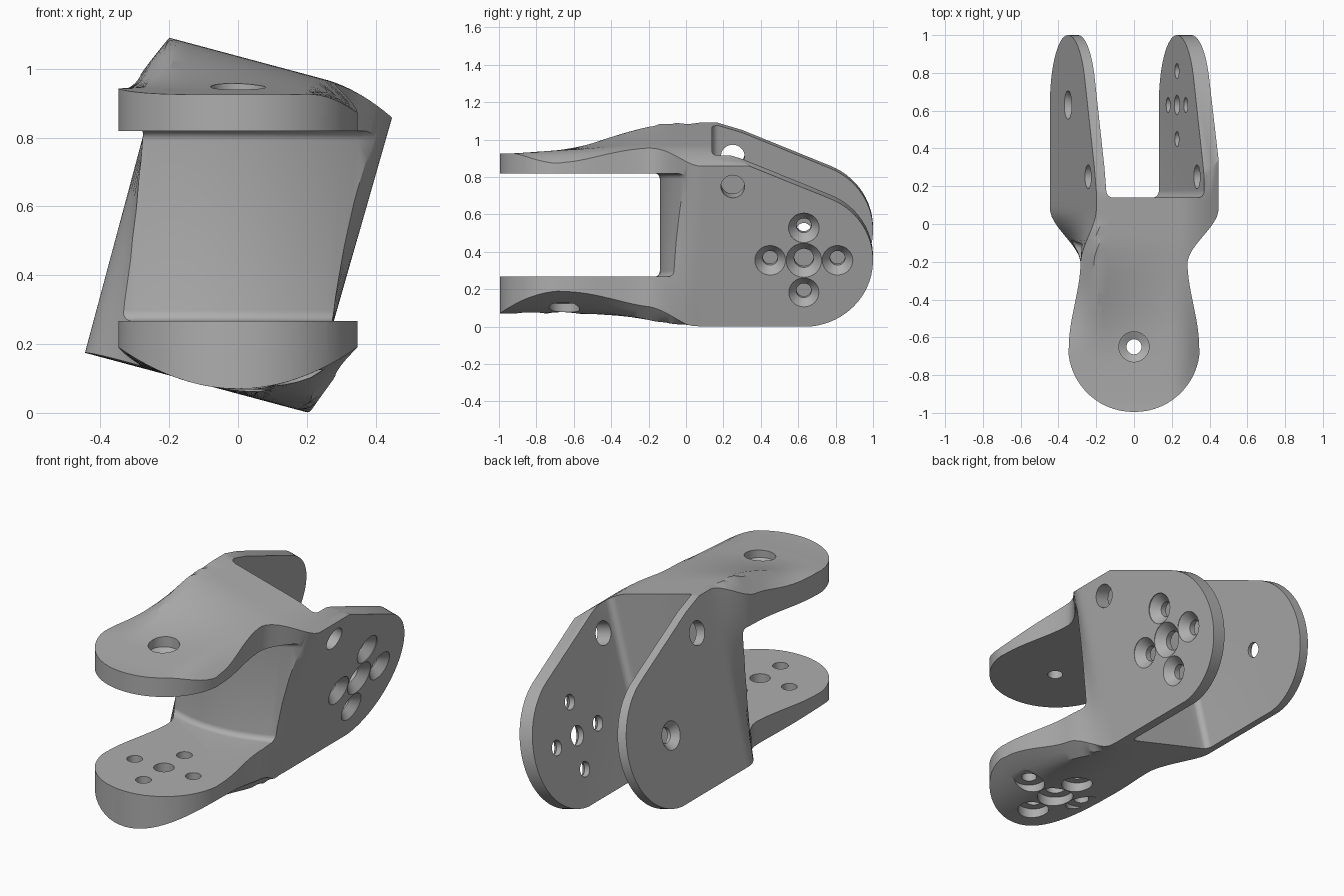
import bpy, bmesh, math
from mathutils import Matrix, Vector

if "Cube" in bpy.data.objects:
    bpy.data.objects.remove(bpy.data.objects["Cube"])

# Frame of the tilted rear fork: local x across, y back, z up
LEAN = math.radians(15)
TILT = Matrix.Translation((0, 0, 0.54)) @ Matrix.Rotation(LEAN, 4, 'Y')
FLAT = Matrix.Identity(4)
ACROSS = Matrix.Rotation(math.pi / 2, 4, 'Y')
HALF, TOP, BOTTOM = 0.335, 0.48, -0.468

metal = bpy.data.materials.new("grey metal")
metal.use_nodes = True
metal.diffuse_color = (0.42, 0.42, 0.42, 1)
metal.node_tree.nodes["Principled BSDF"].inputs["Base Color"].default_value = metal.diffuse_color


def loft(name, rings, matrix=FLAT):
    """Closed solid through rings of equal length."""
    bm = bmesh.new()
    loops = [[bm.verts.new(matrix @ Vector(p)) for p in ring] for ring in rings]
    n = len(loops[0])
    for a, b in zip(loops, loops[1:]):
        for i in range(n):
            j = (i + 1) % n
            bm.faces.new((a[i], a[j], b[j], b[i]))
    bm.faces.new(loops[0][::-1])
    bm.faces.new(loops[-1])
    bmesh.ops.recalc_face_normals(bm, faces=bm.faces)
    mesh = bpy.data.meshes.new(name)
    bm.to_mesh(mesh)
    bm.free()
    obj = bpy.data.objects.new(name, mesh)
    bpy.context.collection.objects.link(obj)
    return obj


def apply_modifier(obj, mod):
    bpy.ops.object.select_all(action='DESELECT')
    bpy.context.view_layer.objects.active = obj
    obj.select_set(True)
    bpy.ops.object.modifier_apply(modifier=mod.name)


def carve(obj, cutter, operation='DIFFERENCE'):
    cutter.hide_render = True
    mod = obj.modifiers.new("carve", 'BOOLEAN')
    mod.object = cutter
    mod.operation = operation
    mod.solver = 'EXACT'
    apply_modifier(obj, mod)
    bpy.data.objects.remove(cutter)


def soften(obj, width):
    mod = obj.modifiers.new("fillet", 'BEVEL')
    mod.width = width
    mod.segments = 5
    mod.limit_method = 'ANGLE'
    mod.angle_limit = math.radians(60)
    apply_modifier(obj, mod)


def drill(obj, profile, matrix):
    """Cut a turned shape given as (radius, height) steps."""
    steps = 32
    rings = [[(r * math.cos(k * math.tau / steps), r * math.sin(k * math.tau / steps), h)
              for k in range(steps)] for r, h in profile]
    carve(obj, loft("drill", rings, matrix))


def smooth(y, start, end):
    t = min(1, max(0, (y - start) / (end - start)))
    return t * t * (3 - 2 * t)


def front_width(y):
    if y < -0.65:
        return math.sqrt(max(0, 0.345 ** 2 - (y + 0.65) ** 2)) + 0.004
    return 0.345 - 0.062 * smooth(y, -0.65, -0.2)


def surface_point(y, t, top):
    """Point on the upper or lower skin, from flat front to tilted rear."""
    x = front_width(y) * t
    x += ((TILT @ Vector((HALF * t, 0, TOP if top else BOTTOM))).x - x) * smooth(y, -0.21, 0.08)
    slope = -math.tan(LEAN) * x
    if top:
        front = 0.925 + 0.02 * smooth(y, -1, -0.6) - 3.2 * max(0, x - 0.2) ** 2
        rear = 0.54 + TOP / math.cos(LEAN) + slope
        rear -= 1.5 * max(0, x - 0.25) ** 2 + 1.5 * max(0, -0.2 - x)
        mix = smooth(y, -0.72, -0.06)
    else:
        front = 0.07 + x * x
        rear = 0.54 + BOTTOM / math.cos(LEAN) + slope + 1.5 * max(0, x - 0.21)
        mix = smooth(y, -0.75, 0.12)
    return Vector((x, y, front + (rear - front) * mix))


def section(y):
    """Closed outline across the bracket."""
    ts = [i / 8 - 1 for i in range(17)]
    low = [surface_point(y, t, False) for t in ts]
    high = [surface_point(y, t, True) for t in reversed(ts)]
    side = [i / 6 for i in range(1, 6)]
    right = [low[-1].lerp(high[0], s) for s in side]
    left = [high[-1].lerp(low[0], s) for s in side]
    return low + right + high + left


# Outer body
stations = [-0.65 - 0.345 * math.cos(math.radians(a)) for a in range(0, 90, 6)]
stations += [-0.65 + 0.03 * i for i in range(27)] + [1.05]
bracket = loft("bracket", [section(y) for y in stations])
bracket.data.materials.append(metal)

# Rounded rear outline of both side plates
outline = [(-1.3, -0.9), (-1.3, 0.9), (0.1, 0.9), (0.1, 0.49), (0.17, 0.48), (0.3, 0.44)]
for a in range(67, -89, -5):
    r = math.radians(a)
    outline.append((0.63 + 0.37 * math.cos(r), -0.1 + 0.37 * math.sin(r)))
outline.append((0.5, -0.9))
carve(bracket, loft("outline", [[(x, y, z) for y, z in outline] for x in (-1.2, 1.2)], TILT),
      'INTERSECT')

# Slot between the rear side plates
slot = loft("rear_slot", [[(x, y, z) for x, y in ((-0.28, 0.14), (0.262, 0.14),
            (0.262, 1.4), (-0.28, 1.4))] for z in (-1, 1)], TILT)
soften(slot, 0.035)
carve(bracket, slot)

# Opening between the front plates, with a bowed web behind it
web = [(-0.6, -1.3), (0.6, -1.3)]
for i in range(25):
    x = 0.6 - 0.05 * i
    web.append((x, -0.14 + 0.7 * (x + 0.05) ** 2))
opening = loft("front_opening", [[(x, y, z) for x, y in web] for z in (0.267, 0.82)])
soften(opening, 0.04)
carve(bracket, opening)

# Countersunk hole in the top front plate
hub = Matrix.Translation((0, -0.65, 0))
drill(bracket, [(0.04, 0.7), (0.04, 0.88), (0.08, 0.9), (0.08, 1.2)], hub)

# Hole patterns in the bottom front plate and the left side plate
for dx, dy in ((0, 0), (1, 0), (-1, 0), (0, 1), (0, -1)):
    centre = dx == dy
    inner, outer = (0.052, 0.095) if centre else (0.04, 0.082)
    drill(bracket, [(outer, -0.1), (outer, 0.125), (inner, 0.126), (inner, 0.4)],
          hub @ Matrix.Translation((0.18 * dx, 0.18 * dy, 0)))
    place = TILT @ Matrix.Translation((0, 0.63 + 0.18 * dy, -0.1 + 0.18 * dx)) @ ACROSS
    drill(bracket, [(inner, 0.15), (inner, 0.295), (outer, 0.34), (outer, 0.5)], place)

# Countersunk hole in the right side plate
drill(bracket, [(0.08, -0.5), (0.08, -0.34), (0.04, -0.3), (0.04, -0.15)],
      TILT @ Matrix.Translation((0, 0.63, -0.1)) @ ACROSS)

# Cross hole through both side plates
drill(bracket, [(0.063, -0.6), (0.063, 0.6)],
      TILT @ Matrix.Translation((0, 0.25, 0.31)) @ ACROSS)

bpy.ops.object.select_all(action='DESELECT')
bpy.context.view_layer.objects.active = bracket
bracket.select_set(True)
bpy.ops.object.shade_smooth_by_angle(angle=math.radians(30))
